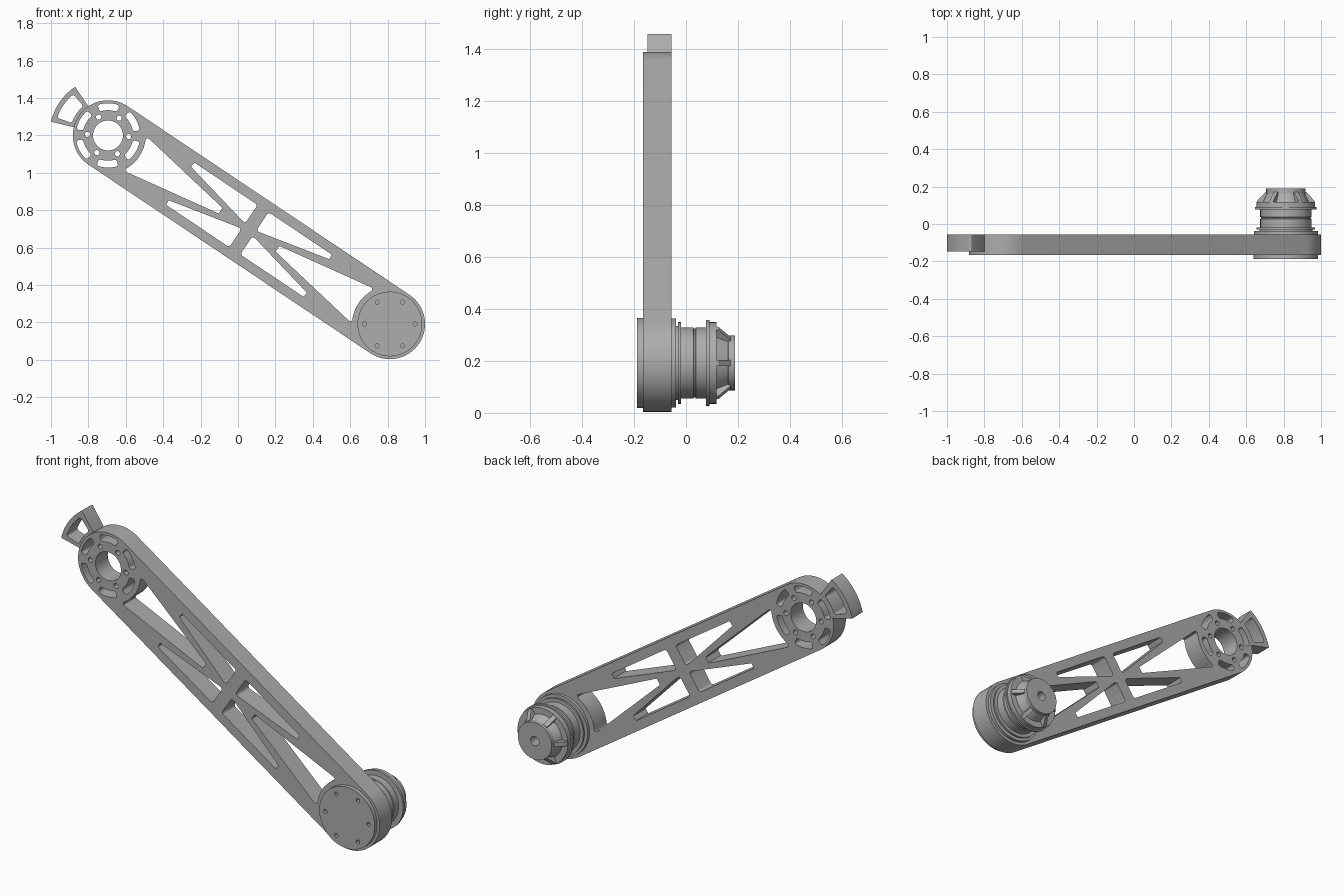
import bpy, bmesh, math
from math import cos, sin, tan, pi, radians
from mathutils import Vector, Matrix

if "Cube" in bpy.data.objects:
    bpy.data.objects.remove(bpy.data.objects["Cube"])

grey = bpy.data.materials.new("machined_grey")
grey.use_nodes = True
tone = (0.42, 0.42, 0.42, 1)
grey.diffuse_color = tone
grey.node_tree.nodes["Principled BSDF"].inputs["Base Color"].default_value = tone

HUB = Vector((-0.695, 1.2))        # open upper hub
DRIVE = Vector((0.812, 0.192))     # lower drive hub
R = 0.188
AXIS = (DRIVE - HUB).normalized()
SIDE = Vector((-AXIS.y, AXIS.x))
MID = (HUB + DRIVE) / 2
HALF = (DRIVE - HUB).length / 2
BACK, FRONT = -0.055, -0.165


def polar(c, r, deg):
    return Vector((c[0] + r * cos(radians(deg)), c[1] + r * sin(radians(deg))))


def arc(c, r, a0, a1, n):
    return [polar(c, r, a0 + (a1 - a0) * i / n) for i in range(n + 1)]


def circle(c, r, n=24):
    return arc(c, r, 0, 360, n)[:-1]


def rounded(corners, steps=5):
    """Round the corners of a loop; corners are (point, radius) pairs."""
    out = []
    for i, (p, r) in enumerate(corners):
        if not r:
            out.append(p)
            continue
        a = (corners[i - 1][0] - p).normalized()
        b = (corners[(i + 1) % len(corners)][0] - p).normalized()
        half = a.angle(b) / 2
        c = p + (a + b).normalized() * r / sin(half)
        start = p + a * r / tan(half) - c
        end = p + b * r / tan(half) - c
        for k in range(steps + 1):
            t = k / steps
            out.append(c + (start * (1 - t) + end * t).normalized() * r)
    return out


def sector(c, r0, r1, a0, a1, fillet, n=8):
    """Ring sector with rounded corners."""
    loop = arc(c, r1, a0, a1, n) + arc(c, r0, a1, a0, n)
    ends = (0, n, n + 1, 2 * n + 1)
    return rounded([(p, fillet if i in ends else 0) for i, p in enumerate(loop)], 4)


def finish(ob, angle=30):
    bm = bmesh.new()
    bm.from_mesh(ob.data)
    bmesh.ops.remove_doubles(bm, verts=bm.verts, dist=1e-5)
    bmesh.ops.recalc_face_normals(bm, faces=bm.faces)
    bm.to_mesh(ob.data)
    bm.free()
    ob.data.materials.clear()
    ob.data.materials.append(grey)
    bpy.ops.object.select_all(action='DESELECT')
    ob.select_set(True)
    bpy.context.view_layer.objects.active = ob
    bpy.ops.object.shade_smooth_by_angle(angle=radians(angle))


def plate(name, loops, y0, y1):
    """Extrude an outline with holes, drawn in x and z, from y0 to y1."""
    cu = bpy.data.curves.new(name, 'CURVE')
    cu.dimensions, cu.fill_mode = '2D', 'BOTH'
    cu.extrude = abs(y1 - y0) / 2
    for loop in loops:
        sp = cu.splines.new('POLY')
        sp.points.add(len(loop) - 1)
        for pt, p in zip(sp.points, loop):
            pt.co = (p[0], p[1], 0, 1)
        sp.use_cyclic_u = True
    ob = bpy.data.objects.new(name, cu)
    bpy.context.collection.objects.link(ob)
    ob.location.y = (y0 + y1) / 2
    ob.rotation_euler.x = pi / 2
    bpy.ops.object.select_all(action='DESELECT')
    ob.select_set(True)
    bpy.context.view_layer.objects.active = ob
    bpy.ops.object.convert(target='MESH')
    finish(bpy.context.view_layer.objects.active)


def from_bmesh(name, bm):
    me = bpy.data.meshes.new(name)
    bm.to_mesh(me)
    bm.free()
    ob = bpy.data.objects.new(name, me)
    bpy.context.collection.objects.link(ob)
    ob.location = (DRIVE.x, 0, DRIVE.y)
    finish(ob)


def lathe(name, profile):
    """Turn (radius, y) points about the drive axis."""
    bm = bmesh.new()
    vs = [bm.verts.new((r, y, 0)) for r, y in profile]
    es = [bm.edges.new(pair) for pair in zip(vs, vs[1:])]
    bmesh.ops.spin(bm, geom=vs + es, cent=(0, 0, 0), axis=(0, 1, 0),
                   angle=2 * pi, steps=56)
    from_bmesh(name, bm)


# Arm outline: two hub arcs joined by tangents
tilt = math.degrees(math.atan2(AXIS.y, AXIS.x))
arm = [arc(HUB, R, tilt + 90, tilt + 270, 32) + arc(DRIVE, R, tilt - 90, tilt + 90, 32)]

# Truss windows, repeated in both directions along and across the arm
for s in (-1, 1):
    def local(u, v):
        return MID + AXIS * u * s + SIDE * v
    for t in (-1, 1):
        arm.append(rounded([(local(0.572, 0.136 * t), 0.015),
                            (local(0.035, 0.136 * t), 0.015),
                            (local(0.035, 0.016 * t), 0.015)]))
    bow = [local(HALF - p[0], p[1]) for p in arc((0, 0), 0.202, 33.4, -33.4, 7)]
    arm.append(rounded([(p, 0.012 if i in (0, 7) else 0) for i, p in enumerate(bow)]
                       + [(local(0.075, 0), 0.02)]))

# Upper hub: bore, bolt holes and curved slots
arm.append(circle(HUB, 0.08, 40))
for k in range(6):
    arm.append(circle(polar(HUB, 0.11, 60 * k - 3), 0.014, 14))
    arm.append(sector(HUB, 0.135, 0.172, 60 * k + 9, 60 * k + 49, 0.012))
plate("arm", arm, FRONT, BACK)

# Open stop bracket on the upper hub
plate("stop_bracket", [sector(HUB, 0.183, 0.314, 124, 166.5, 0.005, 12),
                       sector(HUB, 0.205, 0.288, 130, 161, 0.012)], -0.148, BACK)

# Front cover with screw holes
plate("cover_disc", [circle(DRIVE, 0.173, 56)]
      + [circle(polar(DRIVE, 0.135, 60 * k), 0.011, 12) for k in range(6)],
      -0.188, FRONT)

# Turned drive behind the arm
lathe("drive_spindle", [
    (0, -0.06), (0.171, -0.06), (0.171, -0.038), (0.142, -0.038),
    (0.142, -0.03), (0.157, -0.03), (0.157, -0.02), (0.137, -0.02),
    (0.137, 0.028), (0.133, 0.03), (0.133, 0.036), (0.137, 0.038),
    (0.137, 0.077), (0.165, 0.077), (0.165, 0.09), (0.157, 0.09),
    (0.157, 0.118), (0.122, 0.118), (0.102, 0.162), (0.105, 0.164),
    (0.105, 0.189), (0.026, 0.189), (0.026, 0.13), (0, 0.13)])

# Sloping ribs around the drive nose
bm = bmesh.new()
for k in range(6):
    face = bm.faces.new([bm.verts.new((r, y, -0.012)) for r, y in
                         ((0.09, 0.115), (0.155, 0.115), (0.153, 0.125),
                          (0.108, 0.172), (0.09, 0.172))])
    ext = bmesh.ops.extrude_face_region(bm, geom=[face], use_keep_orig=True)["geom"]
    top = [g for g in ext if isinstance(g, bmesh.types.BMVert)]
    bmesh.ops.translate(bm, verts=top, vec=(0, 0, 0.024))
    bmesh.ops.rotate(bm, verts=list(face.verts) + top, cent=(0, 0, 0),
                     matrix=Matrix.Rotation(k * pi / 3, 3, 'Y'))
from_bmesh("nose_ribs", bm)
